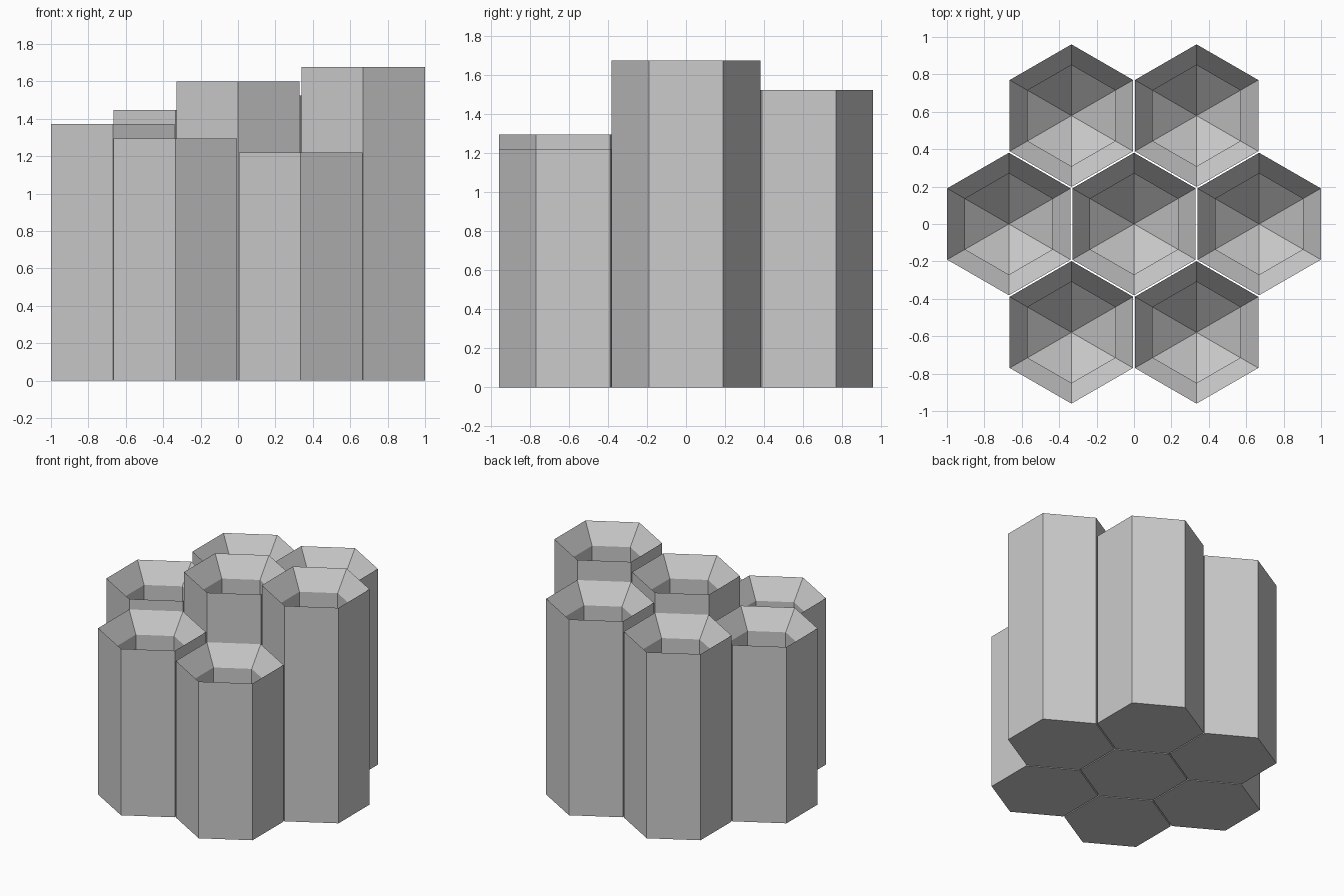
import bpy, bmesh, math

if "Cube" in bpy.data.objects:
    bpy.data.objects.remove(bpy.data.objects["Cube"])

UNIT = 0.381          # outer radius of one hexagonal cell
PITCH = 0.669         # distance between cell centres


def ring(bm, radius, z):
    """Six-sided loop with points facing front and back."""
    return [bm.verts.new((radius * math.cos(math.radians(30 + 60 * i)),
                          radius * math.sin(math.radians(30 + 60 * i)), z))
            for i in range(6)]


def hex_cell(name, x, y, height):
    bm = bmesh.new()
    inner = UNIT * 0.71
    # profile: outer wall, sloped rim, straight inner wall
    profile = [(UNIT, 0), (UNIT, height),
               (inner, height - 0.15), (inner, height - 0.60)]
    loops = [ring(bm, r, z) for r, z in profile]
    for low, high in zip(loops, loops[1:]):
        for i in range(6):
            j = (i + 1) % 6
            bm.faces.new((low[i], low[j], high[j], high[i]))
    # flat base
    bm.faces.new(list(reversed(loops[0])))
    # pyramid-shaped floor of the hollow
    tip = bm.verts.new((0, 0, height - 0.85))
    for i in range(6):
        bm.faces.new((loops[-1][i], loops[-1][(i + 1) % 6], tip))
    bmesh.ops.recalc_face_normals(bm, faces=bm.faces)
    mesh = bpy.data.meshes.new(name)
    bm.to_mesh(mesh)
    bm.free()
    obj = bpy.data.objects.new(name, mesh)
    obj.location = (x, y, 0)
    bpy.context.collection.objects.link(obj)


# cells in order of rising height: column offset, row, name
cells = [("front_right", 0.5, -1), ("front_left", -0.5, -1), ("left", -1, 0),
         ("back_left", -0.5, 1), ("back_right", 0.5, 1),
         ("centre", 0, 0), ("right", 1, 0)]
for k, (side, col, row) in enumerate(cells):
    hex_cell(side + "_cell", col * PITCH, row * PITCH * math.sqrt(3) / 2,
             UNIT * (3.2 + 0.2 * k))
